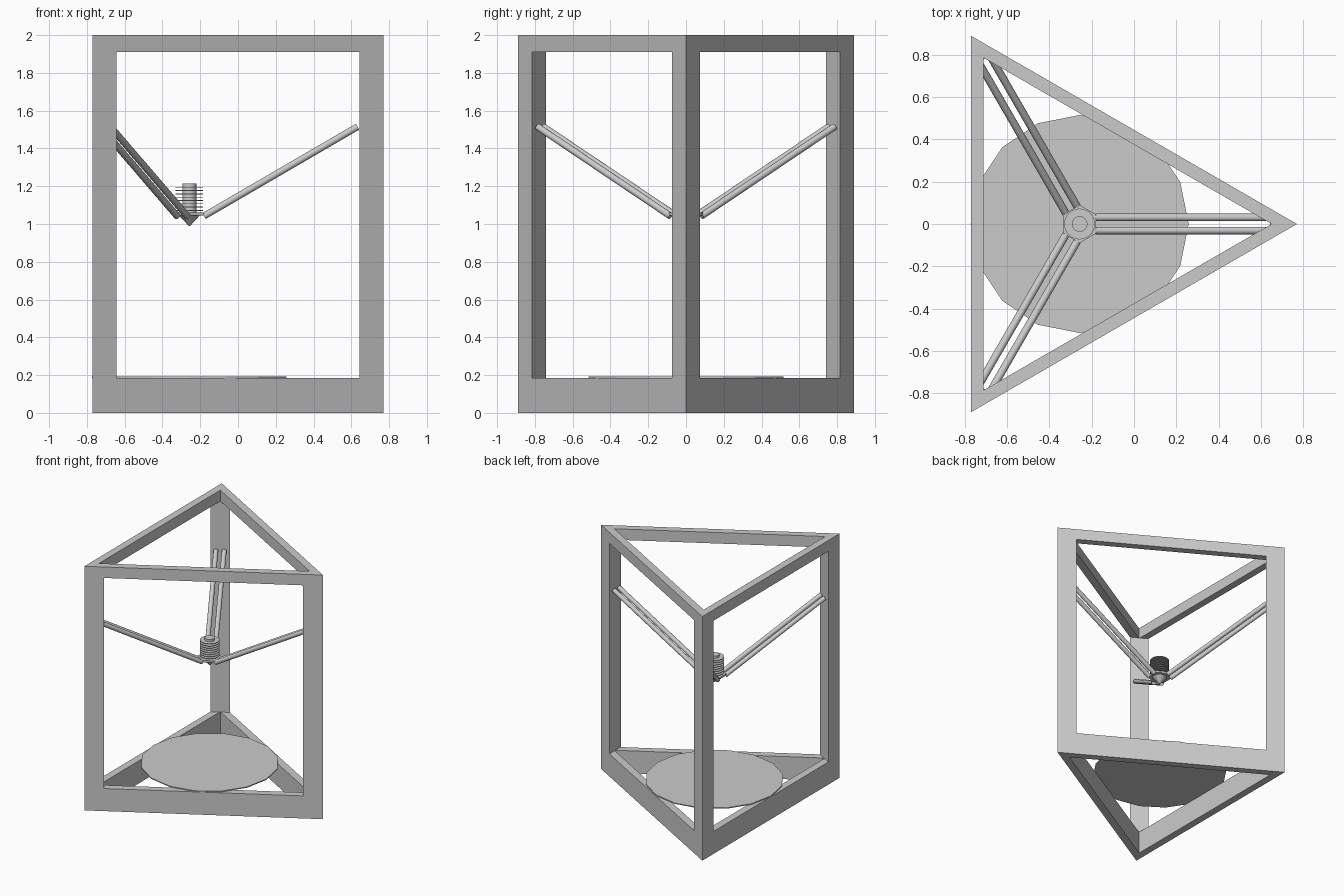
import bpy, bmesh
from math import cos, sin, pi, radians
from mathutils import Vector

cube = bpy.data.objects.get("Cube")
if cube:
    bpy.data.objects.remove(cube, do_unlink=True)

CENTRE = Vector((-0.257, 0, 0))
OUTER = 1.027          # corner radius of the triangular frame
CORNERS = [0, 2 * pi / 3, 4 * pi / 3]

grey = bpy.data.materials.new("plain_grey")
grey.use_nodes = True
grey.diffuse_color = (0.6, 0.6, 0.6, 1)
grey.node_tree.nodes["Principled BSDF"].inputs["Base Color"].default_value = (0.6, 0.6, 0.6, 1)


def polar(radius, angle, z=0):
    return CENTRE + Vector((radius * cos(angle), radius * sin(angle), z))


def finish(bm, name, smooth=False):
    bmesh.ops.recalc_face_normals(bm, faces=bm.faces)
    mesh = bpy.data.meshes.new(name)
    bm.to_mesh(mesh)
    bm.free()
    mesh.materials.append(grey)
    obj = bpy.data.objects.new(name, mesh)
    bpy.context.collection.objects.link(obj)
    if smooth:
        bpy.ops.object.select_all(action='DESELECT')
        obj.select_set(True)
        bpy.context.view_layer.objects.active = obj
        bpy.ops.object.shade_smooth_by_angle(angle=radians(40))
    return obj


def prism(bm, points, z0, z1):
    low = [bm.verts.new((p.x, p.y, z0)) for p in points]
    high = [bm.verts.new((p.x, p.y, z1)) for p in points]
    bm.faces.new(low)
    bm.faces.new(high)
    for i in range(len(points)):
        j = (i + 1) % len(points)
        bm.faces.new((low[i], low[j], high[j], high[i]))


def triangle_ring(name, z0, z1, inner=0.907):
    bm = bmesh.new()
    loops = [[bm.verts.new(polar(r, a, z)) for a in CORNERS]
             for r, z in ((OUTER, z0), (OUTER, z1), (inner, z1), (inner, z0))]
    for k in range(4):
        a, b = loops[k], loops[(k + 1) % 4]
        for i in range(3):
            j = (i + 1) % 3
            bm.faces.new((a[i], a[j], b[j], b[i]))
    finish(bm, name)


def lathe(name, profile, sides, smooth=True, turn=0):
    """Solid of revolution about the head axis from (radius, z) pairs."""
    bm = bmesh.new()
    rings = [[bm.verts.new(polar(r, turn + 2 * pi * i / sides, z)) for i in range(sides)]
             for r, z in profile]
    for a, b in zip(rings, rings[1:]):
        for i in range(sides):
            j = (i + 1) % sides
            bm.faces.new((a[i], a[j], b[j], b[i]))
    bm.faces.new(rings[0])
    bm.faces.new(rings[-1])
    finish(bm, name, smooth)


def rod(name, start, end, radius):
    axis = end - start
    bm = bmesh.new()
    bmesh.ops.create_cone(bm, cap_ends=True, segments=16, radius1=radius,
                          radius2=radius, depth=axis.length)
    turn = axis.to_track_quat('Z', 'Y').to_matrix().to_4x4()
    turn.translation = (start + end) / 2
    bm.transform(turn)
    finish(bm, name, True)


# Frame: bottom and top rings with three triangular corner posts
triangle_ring("bottom_frame", 0, 0.185)
triangle_ring("top_frame", 1.91, 2)
for n, a in enumerate(CORNERS):
    tip = polar(OUTER, a)
    sides = [tip + 0.147 * Vector((cos(a + s), sin(a + s), 0))
             for s in (radians(150), radians(210))]
    bm = bmesh.new()
    prism(bm, [tip] + sides, 0.185, 1.91)
    finish(bm, f"corner_post_{n + 1}")

# Round bed resting on the bottom frame
lathe("bed", [(0.515, 0.185), (0.515, 0.193)], 16, False)

# Paired arms from each post down to the head
for n, a in enumerate(CORNERS):
    side = Vector((-sin(a), cos(a), 0))
    for label, offset in (("a", 0.031), ("b", -0.031)):
        rod(f"arm_{n + 1}{label}", polar(0.077, a, 1.042) + side * offset,
            polar(0.89, a, 1.515) + side * offset, 0.018)

# Head: hexagonal plate, tapered nozzle, finned cooling core
lathe("head_plate", [(0.09, 1.045), (0.09, 1.06)], 6, False, pi / 6)
lathe("nozzle", [(0.004, 0.99), (0.055, 1.045)], 16)
lathe("cooling_core", [(0.037, 1.06), (0.037, 1.215)], 24)
for i in range(8):
    z = 1.07 + 0.0175 * i
    lathe(f"cooling_fin_{i + 1}", [(0.073, z), (0.073, z + 0.004)], 24)
